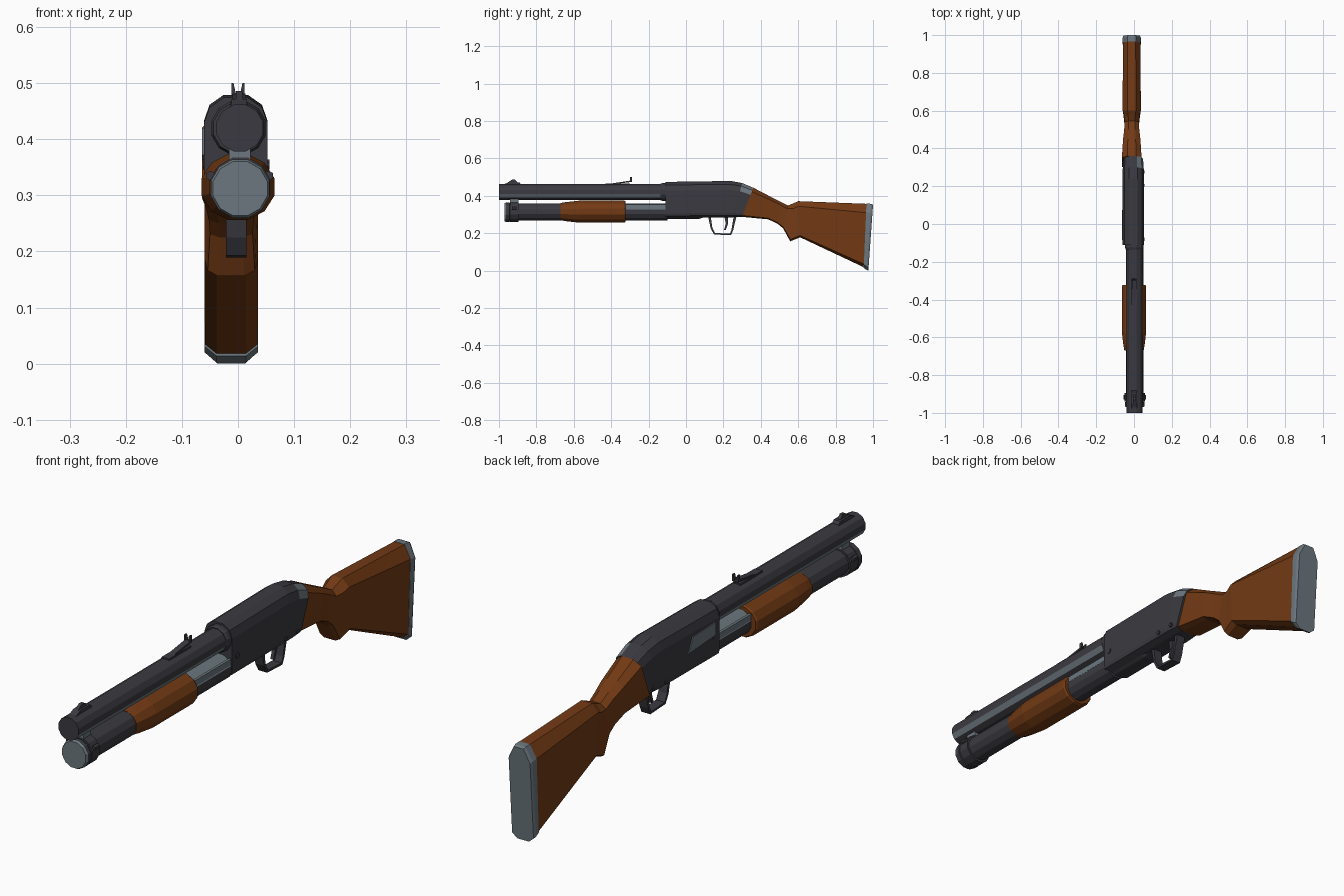
import bpy, bmesh, math
from mathutils import Vector

if "Cube" in bpy.data.objects:
    bpy.data.objects.remove(bpy.data.objects["Cube"])


def material(name, rgb):
    m = bpy.data.materials.new(name)
    m.diffuse_color = (*rgb, 1)
    m.use_nodes = True
    m.node_tree.nodes["Principled BSDF"].inputs["Base Color"].default_value = m.diffuse_color
    return m


DARK = material("dark gunmetal", (0.042, 0.042, 0.052))
STEEL = material("grey steel", (0.15, 0.185, 0.21))
WOOD = material("brown wood", (0.17, 0.042, 0.007))


def finish(name, bm, mat, accent=None, rule=None):
    """Make an object; faces passing rule(centre, normal) get the accent colour."""
    bmesh.ops.recalc_face_normals(bm, faces=bm.faces[:])
    bm.normal_update()
    if rule:
        for f in bm.faces:
            f.material_index = int(bool(rule(f.calc_center_median(), f.normal)))
    me = bpy.data.meshes.new(name)
    bm.to_mesh(me)
    bm.free()
    me.materials.append(mat)
    if accent:
        me.materials.append(accent)
    ob = bpy.data.objects.new(name, me)
    bpy.context.collection.objects.link(ob)
    return ob


def skin(name, rings, mat, accent=None, rule=None):
    """Join a row of equal-length rings and cap both ends."""
    bm = bmesh.new()
    rs = [[bm.verts.new(p) for p in r] for r in rings]
    n = len(rs[0])
    for a, b in zip(rs, rs[1:]):
        for i in range(n):
            j = (i + 1) % n
            bm.faces.new((a[i], a[j], b[j], b[i]))
    bm.faces.new(rs[0])
    bm.faces.new(rs[-1])
    return finish(name, bm, mat, accent, rule)


def loft(name, profile, stations, cx, mat, accent=None, rule=None):
    """Stations: top y, top z, bottom y, bottom z, half width."""
    rings = []
    for yt, zt, yb, zb, hw in stations:
        rings.append([Vector((cx + u * hw, yb + (yt - yb) * v, zb + (zt - zb) * v))
                      for u, v in profile])
    return skin(name, rings, mat, accent, rule)


def tube(name, stations, cx, cz, mat, accent=None, rule=None, n=12, sx=1.0):
    """Faceted round part along y; stations: y, radius."""
    rings = [[Vector((cx + sx * r * math.cos((i + .5) * math.tau / n), y,
                      cz + r * math.sin((i + .5) * math.tau / n))) for i in range(n)]
             for y, r in stations]
    return skin(name, rings, mat, accent, rule)


def prism(name, pts, x0, x1, mat):
    """Side-view outline (y, z) extruded across x."""
    return skin(name, [[Vector((x, y, z)) for y, z in pts] for x in (x0, x1)], mat)


def box(name, x0, x1, y0, y1, z0, z1, mat):
    return prism(name, [(y0, z0), (y1, z0), (y1, z1), (y0, z1)], x0, x1, mat)


def mirrored(half):
    return half + [(-u, v) for u, v in reversed(half)]


# Barrel, with a pale strip low on each side, and its collar
tube("barrel", [(-1, .043), (-.10, .043)], .003, .42, DARK, STEEL,
     lambda c, n: -.6 < n.z < -.3)
tube("barrel_collar", [(-.135, .046), (-.125, .05), (-.10, .05)], .001, .42, DARK)

# Magazine tube, end cap and barrel clamp
tube("magazine_tube", [(-.93, .047), (-.33, .047), (-.10, .047)], .004, .314, DARK, STEEL,
     lambda c, n: c.y > -.3 and n.z > .2)
tube("magazine_cap", [(-.97, .050), (-.962, .054), (-.945, .054), (-.94, .047)],
     .004, .312, DARK, STEEL, lambda c, n: n.y < -.3)
tube("clamp_ring", [(-.94, .055), (-.895, .055)], .004, .314, DARK)
box("clamp_bridge", -.016, .022, -.94, -.895, .355, .39, STEEL)
for s in (-1, 1):
    box("action_bar", .003 + s * .04 - .005, .003 + s * .04 + .005, -.34, -.10,
        .33, .352, STEEL)
    tube("clamp_stud", [(-.93, .009), (-.905, .009)], .003 + s * .052, .335, DARK, n=6)

# Wooden fore-end
tube("fore_end", [(-.67, .048), (-.64, .053), (-.57, .061), (-.33, .061), (-.323, .057)],
     0, .315, WOOD, n=12, sx=1.1)

# Receiver, slanting at the back to meet the stock
rec = mirrored([(.5, 0), (.94, .05), (1, .12), (1, .76), (.82, .91), (.38, 1)])
loft("receiver", rec, [
    (-.11, .474, -.11, .283, .057),
    (.24, .479, .16, .284, .057),
    (.30, .468, .25, .285, .056),
    (.36, .443, .30, .287, .052)], -.004, DARK, STEEL,
    lambda c, n: c.y > .28 and n.x > .25 and n.z > .25)
tube("loading_gate", [(-.115, .042), (.07, .042), (.10, .032)], 0, .317, DARK)
prism("ejection_port", [(-.085, .372), (.075, .362), (.05, .415), (-.085, .42)],
      -.0645, -.056, STEEL)

# Cross pins and safety button
for y, z, r in ((-.08, .355, .010), (.205, .308, .008), (.275, .31, .008)):
    pin = tube("cross_pin", [(-.062, r), (.056, r)], 0, 0, DARK, n=8)
    pin.rotation_euler = (0, 0, -math.pi / 2)
    pin.location = (0, y, z)

# Stock: wrist, grip and butt
butt = mirrored([(.55, 0), (1, .05), (1, .86), (.45, 1)])
loft("stock", butt, [
    (.36, .443, .30, .287, .052),
    (.45, .396, .44, .274, .046),
    (.50, .371, .49, .25, .040),
    (.545, .348, .52, .225, .038),
    (.575, .360, .557, .156, .042),
    (.60, .371, .61, .178, .048),
    (.965, .357, .95, .018, .047)], -.012, WOOD)
loft("butt_pad", butt, [
    (.965, .358, .95, .014, .048),
    (.99, .357, .967, .003, .048),
    (1, .352, .975, 0, .044)], -.012, STEEL)

# Trigger guard and trigger
outer = [(.118, .29), (.132, .225), (.15, .193), (.24, .189), (.252, .215), (.27, .29)]
inner = [(.255, .29), (.243, .217), (.235, .197), (.155, .201), (.141, .228), (.132, .29)]
prism("trigger_guard", outer + inner, -.021, .015, DARK)
prism("trigger", [(.205, .29), (.213, .25), (.203, .218), (.212, .216), (.225, .25), (.225, .29)],
      -.009, .004, DARK)

# Front sight
prism("front_sight_ramp", [(-.98, .458), (-.88, .458), (-.89, .472), (-.95, .472)],
      -.012, .016, DARK)
prism("front_sight_post", [(-.955, .47), (-.90, .47), (-.915, .486), (-.93, .486)],
      -.004, .008, DARK)

# Rear sight: base, sloped leaf and two ears forming the notch
box("rear_sight_base", -.013, .017, -.43, -.30, .455, .466, DARK)
prism("rear_sight_leaf", [(-.41, .464), (-.37, .464), (-.29, .474), (-.29, .482)],
      -.010, .013, DARK)
for s in (-1, 1):
    xs = [(s * .003, .478), (s * .012, .478), (s * .012, .50), (s * .008, .50)]
    skin("rear_sight_ear", [[Vector((x, y, z)) for x, z in xs] for y in (-.30, -.288)], DARK)
